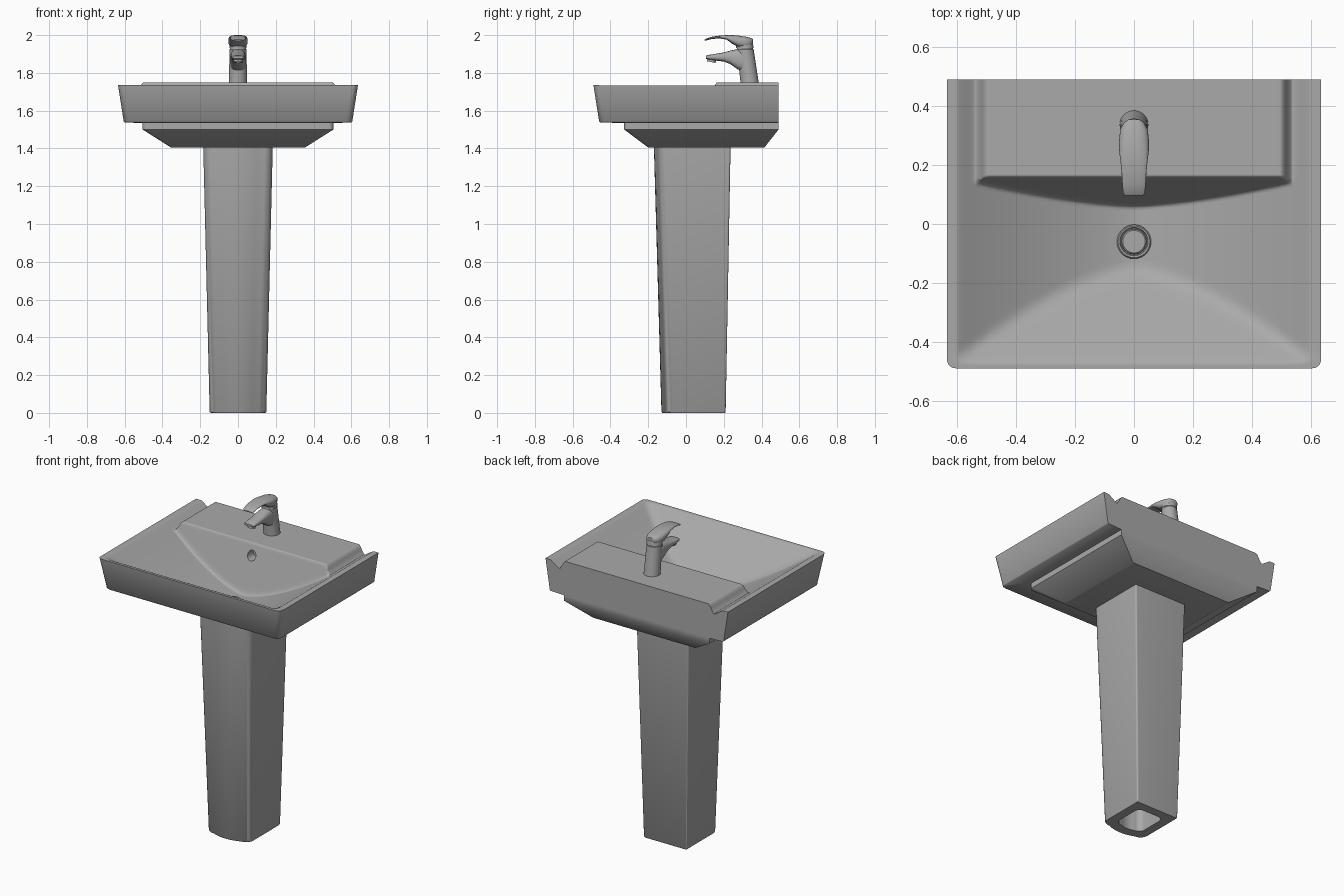
import bpy, bmesh, math

if "Cube" in bpy.data.objects:
    bpy.data.objects.remove(bpy.data.objects["Cube"])

def material(name, v):
    m = bpy.data.materials.new(name)
    m.diffuse_color = (v, v, v, 1)
    m.use_nodes = True
    m.node_tree.nodes["Principled BSDF"].inputs["Base Color"].default_value = m.diffuse_color
    return m

GREY = material("ceramic grey", 0.4)

def finish(name, bm, angle=35):
    bmesh.ops.recalc_face_normals(bm, faces=bm.faces)
    me = bpy.data.meshes.new(name)
    bm.to_mesh(me)
    bm.free()
    ob = bpy.data.objects.new(name, me)
    bpy.context.collection.objects.link(ob)
    me.materials.append(GREY)
    shade(ob, angle)
    return ob

def shade(ob, angle):
    bpy.ops.object.select_all(action='DESELECT')
    ob.select_set(True)
    bpy.context.view_layer.objects.active = ob
    bpy.ops.object.shade_smooth_by_angle(angle=math.radians(angle))

def bridge(bm, a, b):
    n = len(a)
    for i in range(n):
        bm.faces.new((a[i], a[(i + 1) % n], b[(i + 1) % n], b[i]))

def loft(name, rings, angle=35):
    """Skin a list of point rings and cap both ends."""
    bm = bmesh.new()
    vs = [[bm.verts.new(p) for p in r] for r in rings]
    for a, b in zip(vs, vs[1:]):
        bridge(bm, a, b)
    bm.faces.new(vs[0])
    bm.faces.new(vs[-1])
    return finish(name, bm, angle)

def oval(y, z, rx, rt, tilt=0.0, power=1.0, n=32):
    """Rounded section; tilt 0 lies flat, tilt 90 stands facing the front."""
    c, s = math.cos(math.radians(tilt)), math.sin(math.radians(tilt))
    out = []
    for i in range(n):
        a = 2 * math.pi * i / n
        ca, sa = math.cos(a), math.sin(a)
        px = rx * math.copysign(abs(ca) ** power, ca)
        t = rt * math.copysign(abs(sa) ** power, sa)
        out.append((px, y + t * c, z + t * s))
    return out

# --- basin: height field on top, stepped and tapered shell below
W, F, B = 0.635, -0.49, 0.49
RIM, DECK, FLOOR = 1.735, 1.75, 1.46

def smax(a, b, k):
    h = max(k - abs(a - b), 0) / k
    return max(a, b) + h * h * k / 4

def height(x, y):
    u = min(abs(x) / 0.6, 1)
    bowl = FLOOR + (RIM - FLOOR) * u ** 1.5
    front = RIM - (RIM - FLOOR) / 0.31 * (y + 0.47)
    z = -smax(-smax(bowl, front, 0.03), -RIM, 0.006)
    side = DECK - (abs(x) - 0.505) * 2
    wall = DECK - (0.16 - y) * 2.9
    deck = -smax(-DECK, smax(-side, -wall, 0.01), 0.015)
    return smax(z, deck, 0.02)

def spread(lo, hi, n, extra):
    vals = [lo + (hi - lo) * i / n for i in range(n + 1)] + list(extra)
    return sorted(set(round(v, 4) for v in vals))

ex = [0.5, 0.51, 0.515, 0.52, 0.535, 0.545, 0.595, 0.605, 0.62, 0.627]
xs = spread(-W, W, 64, ex + [-v for v in ex])
ys = spread(F, B, 64, [-0.483, -0.479, -0.465, 0.04, 0.055, 0.07, 0.085, 0.1,
                       0.115, 0.13, 0.145, 0.153, 0.157, 0.16, 0.163, 0.168])

def round_corner(x, y, r=0.03):
    dx, dy = abs(x) - (W - r), (F + r) - y
    if dx > 0 and dy > 0 and math.hypot(dx, dy) > 0:
        k = max(dx, dy) / math.hypot(dx, dy)
        return math.copysign(W - r + dx * k, x), F + r - dy * k
    return x, y

bm = bmesh.new()
grid = []
for y in ys:
    row = []
    for x in xs:
        px, py = round_corner(x, y)
        row.append(bm.verts.new((px, py, height(px, py))))
    grid.append(row)
for r0, r1 in zip(grid, grid[1:]):
    for i in range(len(xs) - 1):
        bm.faces.new((r0[i], r0[i + 1], r1[i + 1], r1[i]))
edge = (grid[0] + [r[-1] for r in grid[1:]] + grid[-1][-2::-1]
        + [r[0] for r in grid[-2:0:-1]])
ring = edge
for hw, yf, yb, z in ((0.605, -0.46, B, 1.543), (0.6, -0.455, B, 1.538),
                      (0.505, -0.327, B, 1.534), (0.505, -0.327, B, 1.5),
                      (0.355, -0.2, 0.415, 1.405)):
    new = [bm.verts.new((v.co.x * hw / W, yf + (v.co.y - F) * (yb - yf) / (B - F), z))
           for v in edge]
    bridge(bm, ring, new)
    ring = new
bm.faces.new(ring)
basin = finish("basin", bm, 50)

# --- overflow hole cut into the back wall of the bowl
cutter = loft("overflow_cutter", [oval(y, 1.68, 0.028, 0.03, 90) for y in (0.08, 0.19)])
mod = basin.modifiers.new("overflow", 'BOOLEAN')
mod.operation, mod.solver, mod.object = 'DIFFERENCE', 'EXACT', cutter
bpy.context.view_layer.objects.active = basin
bpy.ops.object.modifier_apply(modifier=mod.name)
bpy.data.objects.remove(cutter)
shade(basin, 50)

# --- drain ring and plug
loft("drain", [oval(-0.06, z, r, r, n=40) for r, z in (
    (0.058, 1.45), (0.058, 1.472), (0.054, 1.477), (0.048, 1.475), (0.046, 1.468),
    (0.043, 1.468), (0.042, 1.478), (0.038, 1.481))])

# --- pedestal: square back, rounded bowed front, hollow inside
def column(w, yf, yb, z, r=0.05, bulge=0.02, rb=0.01):
    pts = []
    for cx, cy, rad, a0 in ((w - rb, yb - rb, rb, 90), (w - r, yf + bulge + r, r, 0)):
        for i in range(9):
            a = math.radians(a0 - 90 * i / 8)
            pts.append((cx + rad * math.cos(a), cy + rad * math.sin(a)))
    flat = w - r
    for i in range(1, 5):
        x = flat * (1 - i / 4)
        pts.append((x, yf + bulge * (x / flat) ** 2))
    mirrored = [(-x, y) for x, y in reversed(pts[:-1])]
    return [(x, y, z) for x, y in pts + mirrored]

loft("pedestal", [
    column(0.09, -0.065, 0.15, 1.38, 0.04, 0.01, 0.035),
    column(0.09, -0.065, 0.15, 0.0, 0.04, 0.01, 0.035),
    column(0.146, -0.126, 0.206, 0.0),
    column(0.15, -0.13, 0.21, 0.006),
    column(0.184, -0.17, 0.236, 1.41)], 40)

# --- tap body, leaning slightly forward
loft("tap_body", [oval(y, z, r, r) for y, z, r in (
    (0.337, 1.745, 0.049), (0.336, 1.756, 0.048), (0.322, 1.86, 0.046),
    (0.313, 1.925, 0.045), (0.312, 1.927, 0.043), (0.312, 1.931, 0.043),
    (0.312, 1.933, 0.046), (0.308, 1.965, 0.045))])

# --- tap spout
loft("tap_spout", [oval(y, z, rx, h, 90, 0.75) for y, z, rx, h in (
    (0.31, 1.865, 0.042, 0.062), (0.27, 1.873, 0.041, 0.052),
    (0.235, 1.882, 0.04, 0.036), (0.2, 1.884, 0.038, 0.024),
    (0.15, 1.883, 0.036, 0.017), (0.112, 1.883, 0.034, 0.011),
    (0.105, 1.883, 0.03, 0.007))], 50)
loft("tap_outlet", [oval(y, z, r, r * 0.95, -12) for y, z, r in (
    (0.14, 1.88, 0.024), (0.134, 1.857, 0.024), (0.134, 1.857, 0.018), (0.137, 1.866, 0.017))])

# --- tap lever, curving forward and thinning to the tip
loft("tap_lever", [oval(y, z, rx, h, 90, 0.75) for y, z, rx, h in (
    (0.354, 1.968, 0.02, 0.012), (0.345, 1.964, 0.034, 0.02),
    (0.32, 1.96, 0.047, 0.031), (0.28, 1.966, 0.051, 0.031),
    (0.245, 1.977, 0.05, 0.023), (0.215, 1.988, 0.046, 0.012),
    (0.175, 1.99, 0.042, 0.007), (0.135, 1.985, 0.04, 0.006),
    (0.105, 1.976, 0.037, 0.005), (0.097, 1.973, 0.031, 0.003))], 50)
